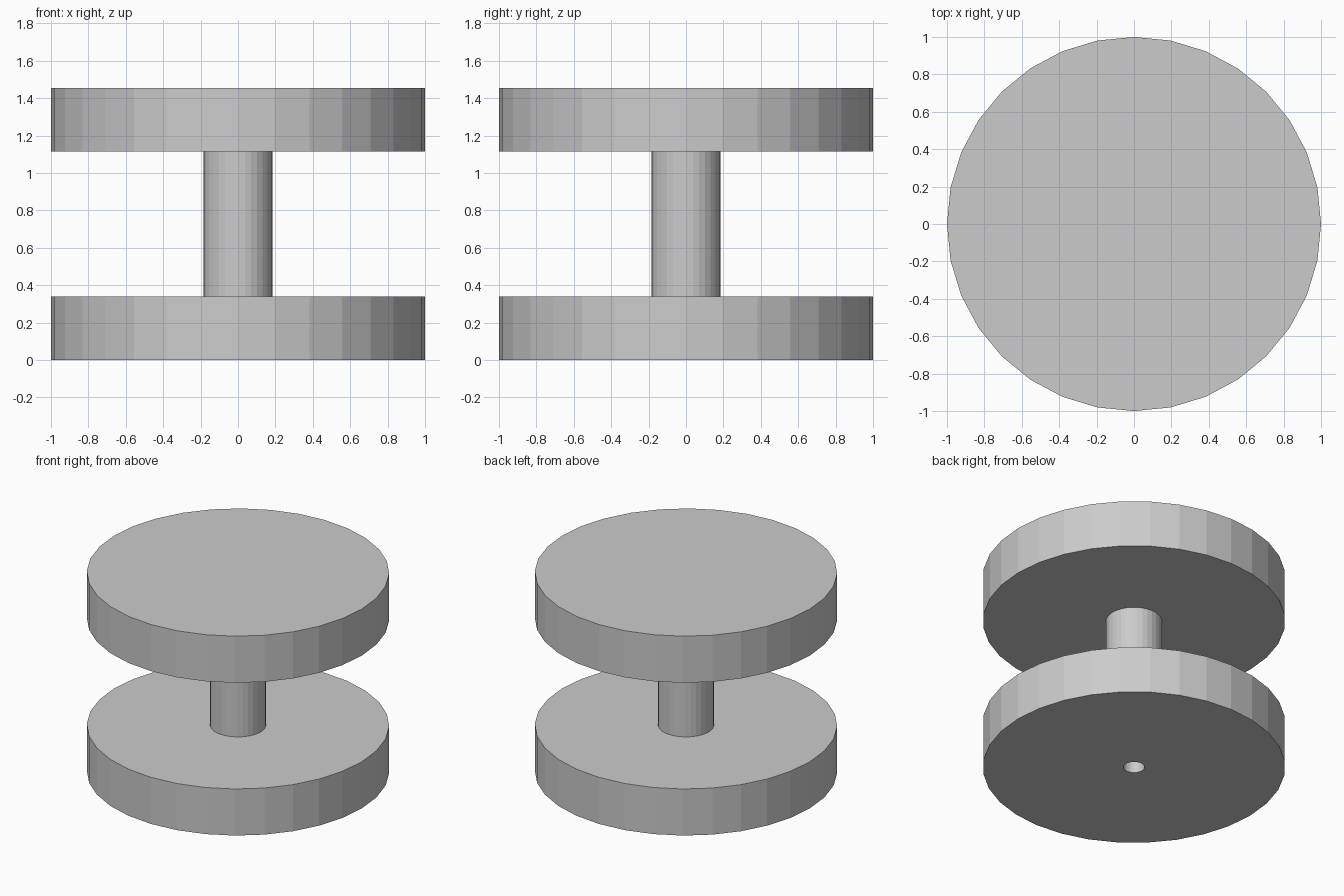
import bpy
import bmesh
from math import cos, sin, tau

cube = bpy.data.objects.get("Cube")
if cube:
    bpy.data.objects.remove(cube, do_unlink=True)

SIDES = 32
DISC_R, STEM_R, BORE_R = 1.0, 0.185, 0.07
DISC_H, STEM_TOP, TOP = 0.34, 1.115, 1.455

grey = bpy.data.materials.new("plain grey")
grey.use_nodes = True
colour = (0.6, 0.6, 0.6, 1)
grey.diffuse_color = colour
grey.node_tree.nodes["Principled BSDF"].inputs["Base Color"].default_value = colour


def round_part(name, radius, bottom, top, bore=0):
    """Flat-sided cylinder, with an optional hole through its axis."""
    bm = bmesh.new()

    def ring(r, z):
        return [bm.verts.new((r * cos(tau * i / SIDES), r * sin(tau * i / SIDES), z))
                for i in range(SIDES)]

    def band(a, b):
        for i in range(SIDES):
            j = (i + 1) % SIDES
            bm.faces.new((a[i], a[j], b[j], b[i]))

    low, high = ring(radius, bottom), ring(radius, top)
    band(low, high)
    if bore:
        hole_low, hole_high = ring(bore, bottom), ring(bore, top)
        band(high, hole_high)
        band(hole_high, hole_low)
        band(hole_low, low)
    else:
        bm.faces.new(high)
        bm.faces.new(low[::-1])
    bmesh.ops.recalc_face_normals(bm, faces=bm.faces)
    mesh = bpy.data.meshes.new(name)
    bm.to_mesh(mesh)
    bm.free()
    mesh.materials.append(grey)
    obj = bpy.data.objects.new(name, mesh)
    bpy.context.collection.objects.link(obj)
    return obj


# Lower disc and stem share the screw bore; the upper disc closes it
round_part("lower_disc", DISC_R, 0, DISC_H, BORE_R)
round_part("stem", STEM_R, DISC_H, STEM_TOP, BORE_R)
round_part("upper_disc", DISC_R, STEM_TOP, TOP)
